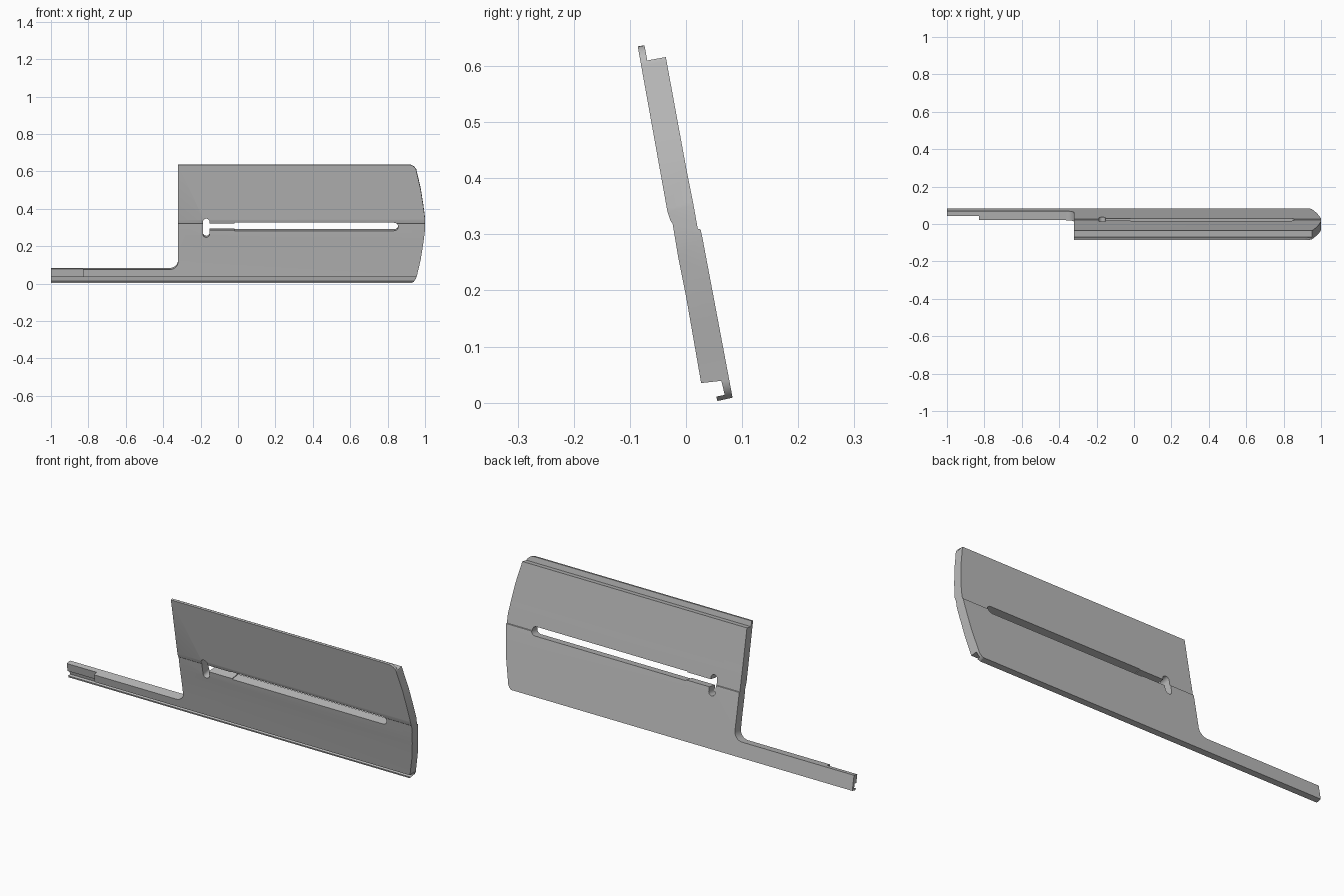
import bpy, bmesh
from math import radians, sin, cos, pi
from mathutils import Matrix

cube = bpy.data.objects.get("Cube")
if cube:
    bpy.data.objects.remove(cube)

gray = bpy.data.materials.new("plain gray")
gray.use_nodes = True
color = (0.5, 0.5, 0.5, 1)
gray.diffuse_color = color
gray.node_tree.nodes["Principled BSDF"].inputs["Base Color"].default_value = color

# Local plate frame: x along the plate, y through it, z up the slope
TILT = Matrix.Translation((0, 0, 0.32)) @ Matrix.Rotation(radians(10), 4, "X")


def prism(name, points, start, end, matrix=Matrix()):
    """Extrude a closed outline of 3D points from offset start to offset end."""
    bm = bmesh.new()
    rings = []
    for off in (start, end):
        rings.append([bm.verts.new([a + b for a, b in zip(p, off)]) for p in points])
    bm.faces.new(rings[0])
    bm.faces.new(rings[1][::-1])
    n = len(points)
    for i in range(n):
        j = (i + 1) % n
        bm.faces.new((rings[0][j], rings[0][i], rings[1][i], rings[1][j]))
    bmesh.ops.recalc_face_normals(bm, faces=bm.faces)
    bm.transform(matrix)
    mesh = bpy.data.meshes.new(name)
    bm.to_mesh(mesh)
    bm.free()
    mesh.materials.append(gray)
    obj = bpy.data.objects.new(name, mesh)
    bpy.context.collection.objects.link(obj)
    return obj


def arc(x, z, r, a0, a1, steps=8):
    angles = [radians(a0 + (a1 - a0) * i / steps) for i in range(steps + 1)]
    return [(x + r * cos(a), z + r * sin(a)) for a in angles]


def cutter(name, outline):
    return prism(name, [(x, 0, z) for x, z in outline], (0, -0.3, 0), (0, 0.3, 0), TILT)


# Side section: top lip, offset halves and hooked bottom edge
section = [(-0.086, 0.635), (-0.074, 0.637), (-0.069, 0.610), (-0.036, 0.616),
           (0, 0.42), (0.012, 0.36), (0.021, 0.31), (0.026, 0.309), (0.030, 0.29),
           (0.083, 0.009), (0.056, 0.003), (0.054, 0.011), (0.069, 0.014),
           (0.063, 0.039), (0.027, 0.035), (0, 0.19), (-0.014, 0.26),
           (-0.024, 0.32), (-0.027, 0.323), (-0.033, 0.34)]
plate = prism("slotted_plate", [(0, y, z) for y, z in section], (-1, 0, 0), (1, 0, 0))

# Outline: bowed right end, rounded corners and a narrow left arm
half_end = [(1, 0.03), (0.991, 0.10), (0.977, 0.19), (0.955, 0.285)]
corner = arc(0.913, 0.283, 0.042, 10, 90)
right_top = half_end + corner
right_bottom = [(x, -z) for x, z in reversed(right_top)]
outline = ([(-1.1, -0.4), (0.913, -0.4)] + right_bottom + right_top
           + [(0.913, 0.4), (-0.32, 0.4)]
           + arc(-0.365, -0.2, 0.045, 0, -90) + [(-1.1, -0.245)])
shape = cutter("outline_cutter", outline)

# Slot with a taller keyhole head
slot = cutter("slot_cutter", arc(0.835, -0.012, 0.022, -90, 90)
              + [(-0.02, 0.01), (-0.02, 0.006), (-0.152, 0.006)]
              + arc(-0.17, 0.015, 0.018, 0, 180)
              + arc(-0.17, -0.052, 0.018, 180, 360)
              + [(-0.152, -0.03), (-0.02, -0.03), (-0.02, -0.034)])

# Cut away the front of the arm tip
tip = prism("tip_cutter", [(-1.1, -0.2, -0.4), (-0.83, -0.2, -0.4),
                           (-0.83, 0, -0.4), (-1.1, 0, -0.4)],
            (0, 0, 0), (0, 0, 0.3), TILT)

for tool, mode in ((shape, "INTERSECT"), (slot, "DIFFERENCE"), (tip, "DIFFERENCE")):
    mod = plate.modifiers.new(tool.name, "BOOLEAN")
    mod.operation = mode
    mod.solver = "EXACT"
    mod.object = tool
    tool.hide_render = True

# Apply the cuts and drop the helpers
bpy.context.view_layer.update()
graph = bpy.context.evaluated_depsgraph_get()
mesh = bpy.data.meshes.new_from_object(plate.evaluated_get(graph))
plate.modifiers.clear()
plate.data = mesh
for tool in (shape, slot, tip):
    bpy.data.objects.remove(tool)

bpy.ops.object.select_all(action="DESELECT")
bpy.context.view_layer.objects.active = plate
plate.select_set(True)
bpy.ops.object.shade_smooth_by_angle(angle=radians(25))
